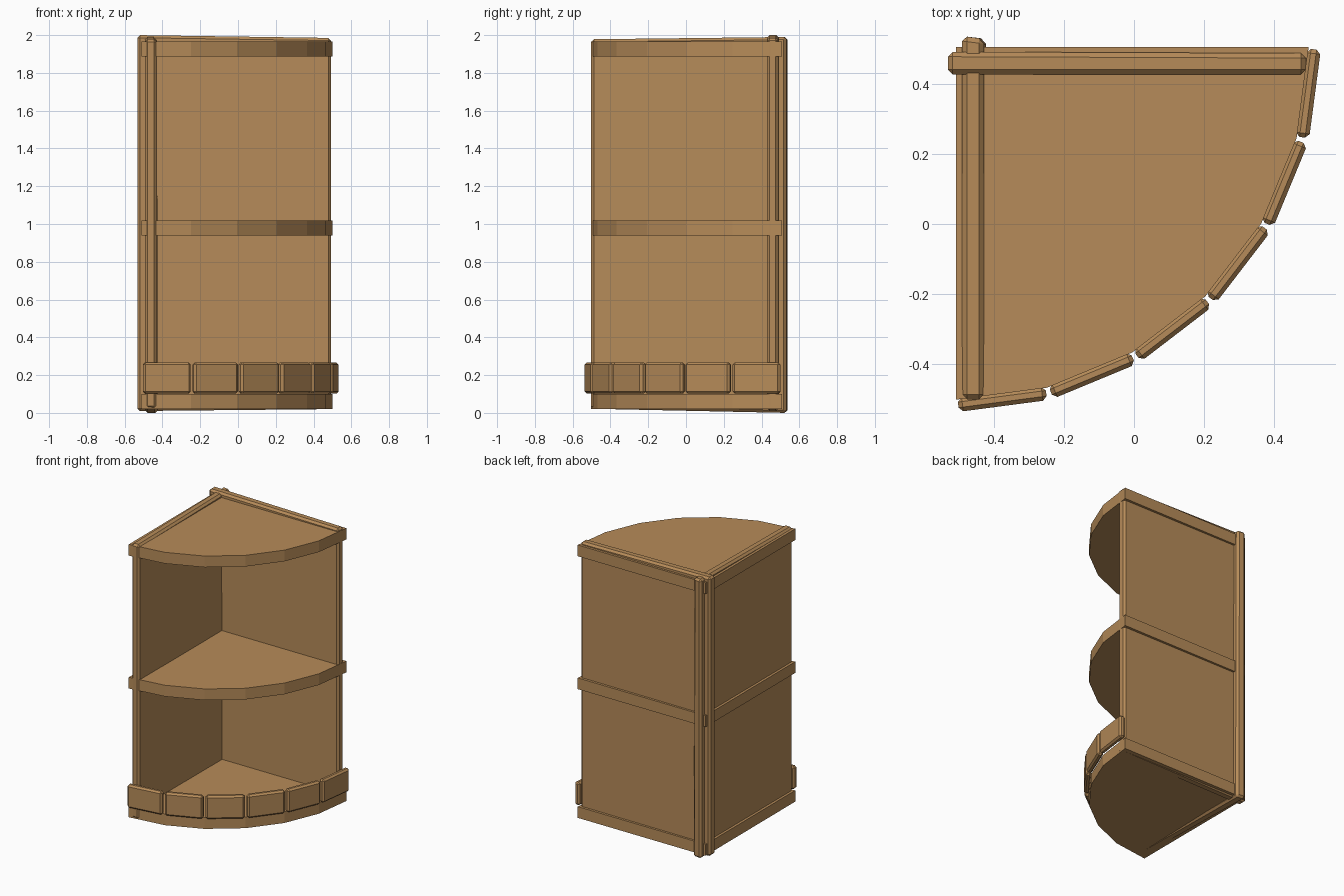
import bpy, bmesh, math
from mathutils import Vector, Matrix

if "Cube" in bpy.data.objects:
    bpy.data.objects.remove(bpy.data.objects["Cube"])

wood = bpy.data.materials.new("wood")
wood.diffuse_color = (0.47, 0.26, 0.10, 1)
wood.use_nodes = True
wood.node_tree.nodes["Principled BSDF"].inputs["Base Color"].default_value = wood.diffuse_color

CORNER = Vector((-0.51, 0.507, 0))   # back left corner, centre of the arcs
RADIUS = 1.01
STEPS = 6


def finish(name, bm):
    bmesh.ops.recalc_face_normals(bm, faces=bm.faces[:])
    mesh = bpy.data.meshes.new(name)
    bm.to_mesh(mesh)
    bm.free()
    mesh.materials.append(wood)
    obj = bpy.data.objects.new(name, mesh)
    bpy.context.collection.objects.link(obj)
    return obj


def chamfered_box(name, lo, hi, chamfer, adjust=None, matrix=None):
    """Box between two corners, optionally skewed, with chamfered edges."""
    bm = bmesh.new()
    bmesh.ops.create_cube(bm, size=1)
    for v in bm.verts:
        s = v.co + Vector((0.5, 0.5, 0.5))
        v.co = [a + (b - a) * t for a, b, t in zip(lo, hi, s)]
        if adjust:
            v.co += Vector(adjust(*s))
    bmesh.ops.bevel(bm, geom=bm.edges[:], offset=chamfer, segments=1,
                    profile=0.5, affect='EDGES')
    if matrix:
        bm.transform(matrix)
    return finish(name, bm)


# quarter round shelves
def shelf(name, z0, z1):
    bm = bmesh.new()
    pts = [CORNER.copy()]
    for i in range(STEPS + 1):
        a = math.radians(-90 + 90 * i / STEPS)
        pts.append(CORNER + RADIUS * Vector((math.cos(a), math.sin(a), 0)))
    base = bm.faces.new([bm.verts.new((p.x, p.y, z0)) for p in pts])
    top = bmesh.ops.extrude_face_region(bm, geom=[base])["geom"]
    bmesh.ops.translate(bm, vec=(0, 0, z1 - z0),
                        verts=[g for g in top if isinstance(g, bmesh.types.BMVert)])
    finish(name, bm)


for name, z in (("bottom_shelf", 0.02), ("middle_shelf", 0.938), ("top_shelf", 1.886)):
    shelf(name, z, z + 0.08)

# slightly uneven wall panels crossing at the corner
chamfered_box("back_panel", (-0.533, 0.428, 0.01), (0.492, 0.493, 2.0), 0.014,
              lambda x, y, z: (0, -0.004 * x * y, -0.015 * x * z + 0.01 * x * (1 - z)))
chamfered_box("left_panel", (-0.492, -0.502, 0.022), (-0.43, 0.538, 1.978), 0.014,
              lambda x, y, z: (0.006 * x * y * (1 - z), -0.008 * x * y,
                               0.012 * y * z - 0.022 * y * (1 - z)))

# curved kick rail made of straight slats
for i in range(STEPS):
    a = math.radians(-90 + 90 * (i + 0.5) / STEPS)
    place = Matrix.Translation(CORNER) @ Matrix.Rotation(a, 4, 'Z')
    chamfered_box(f"rail_slat_{i + 1}", (0.997, -0.127, 0.102), (1.037, 0.127, 0.267),
                  0.012, None, place)
